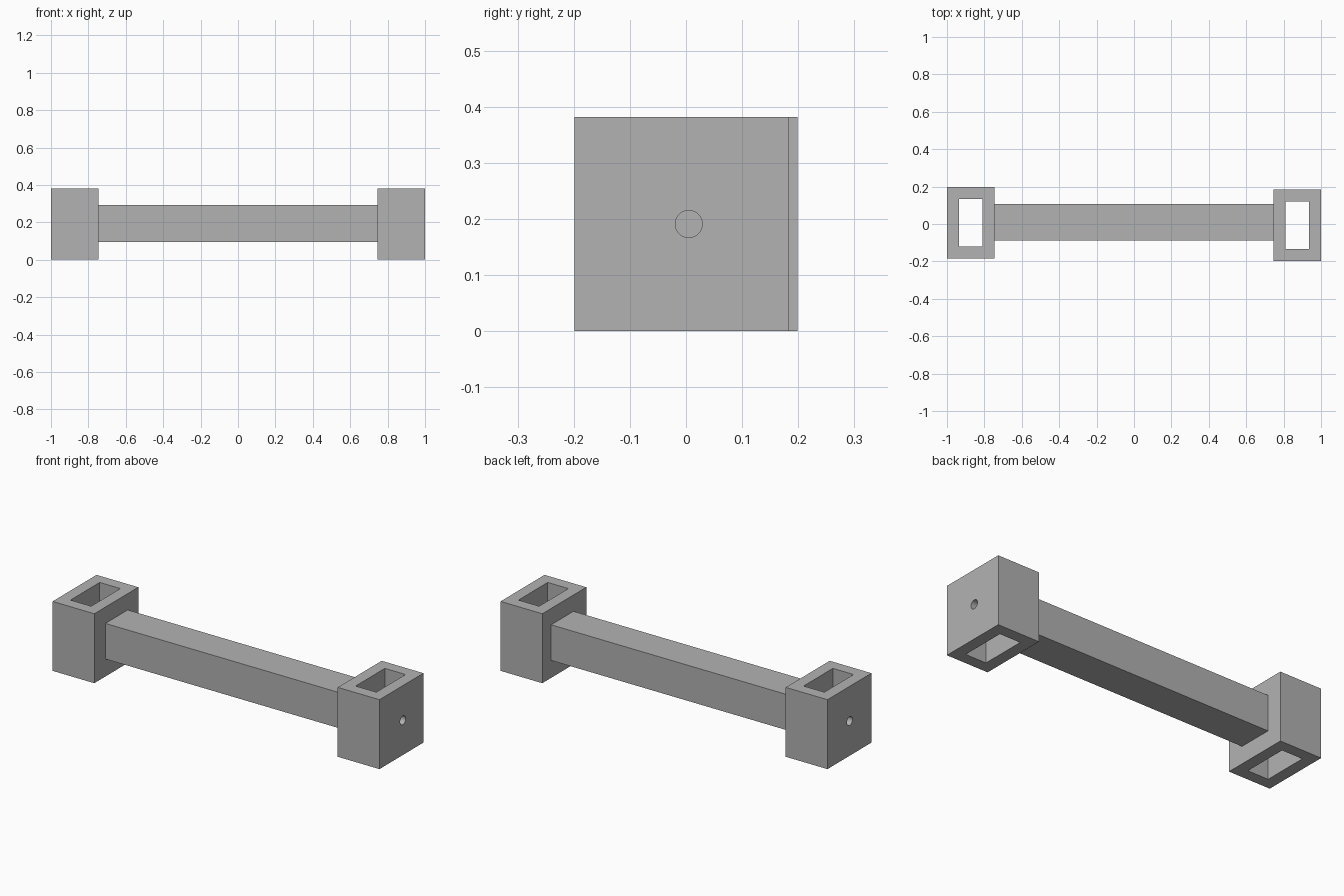
import bpy
import math

if "Cube" in bpy.data.objects:
    bpy.data.objects.remove(bpy.data.objects["Cube"], do_unlink=True)

GREY = (0.448, 0.448, 0.448, 1)
grey = bpy.data.materials.new("plain grey")
grey.use_nodes = True
grey.diffuse_color = GREY
grey.node_tree.nodes["Principled BSDF"].inputs["Base Color"].default_value = GREY

HEIGHT, DEPTH, WIDTH = 0.382, 0.382, 0.254   # socket block size
MID = HEIGHT / 2
HOLE_Y, HOLE_R = 0.005, 0.024


def box(name, center, size):
    bpy.ops.mesh.primitive_cube_add(size=1, location=center)
    ob = bpy.context.object
    ob.name = name
    ob.scale = size
    bpy.ops.object.transform_apply(location=False, rotation=False, scale=True)
    ob.data.materials.append(grey)
    return ob


def cut(target, cutter):
    mod = target.modifiers.new("cut", "BOOLEAN")
    mod.operation = "DIFFERENCE"
    mod.solver = "EXACT"
    mod.object = cutter
    bpy.context.view_layer.objects.active = target
    bpy.ops.object.modifier_apply(modifier=mod.name)
    bpy.data.objects.remove(cutter, do_unlink=True)


# End sockets: open vertical slot plus a round hole in the outer wall
for side, name in ((1, "left_socket"), (-1, "right_socket")):
    x = side * (1 - WIDTH / 2)
    y = -0.0075 * side
    socket = box(name, (x, y, MID), (WIDTH, DEPTH, HEIGHT))
    cut(socket, box("slot_cutter", (x, y, MID), (0.126, 0.254, 1)))
    bpy.ops.mesh.primitive_cylinder_add(
        vertices=48, radius=HOLE_R, depth=0.12,
        location=(side, HOLE_Y, MID), rotation=(0, math.pi / 2, 0))
    drill = bpy.context.object
    drill.data.materials.append(grey)
    cut(socket, drill)
    # Round hole wall shaded smooth, block faces kept flat
    bpy.ops.object.select_all(action="DESELECT")
    socket.select_set(True)
    bpy.context.view_layer.objects.active = socket
    bpy.ops.object.shade_smooth_by_angle(angle=math.radians(30))

# Square bar joining the inner faces of the sockets
box("cross_bar", (0, 0.01, 0.194), (2 - 2 * WIDTH, 0.194, 0.196))
